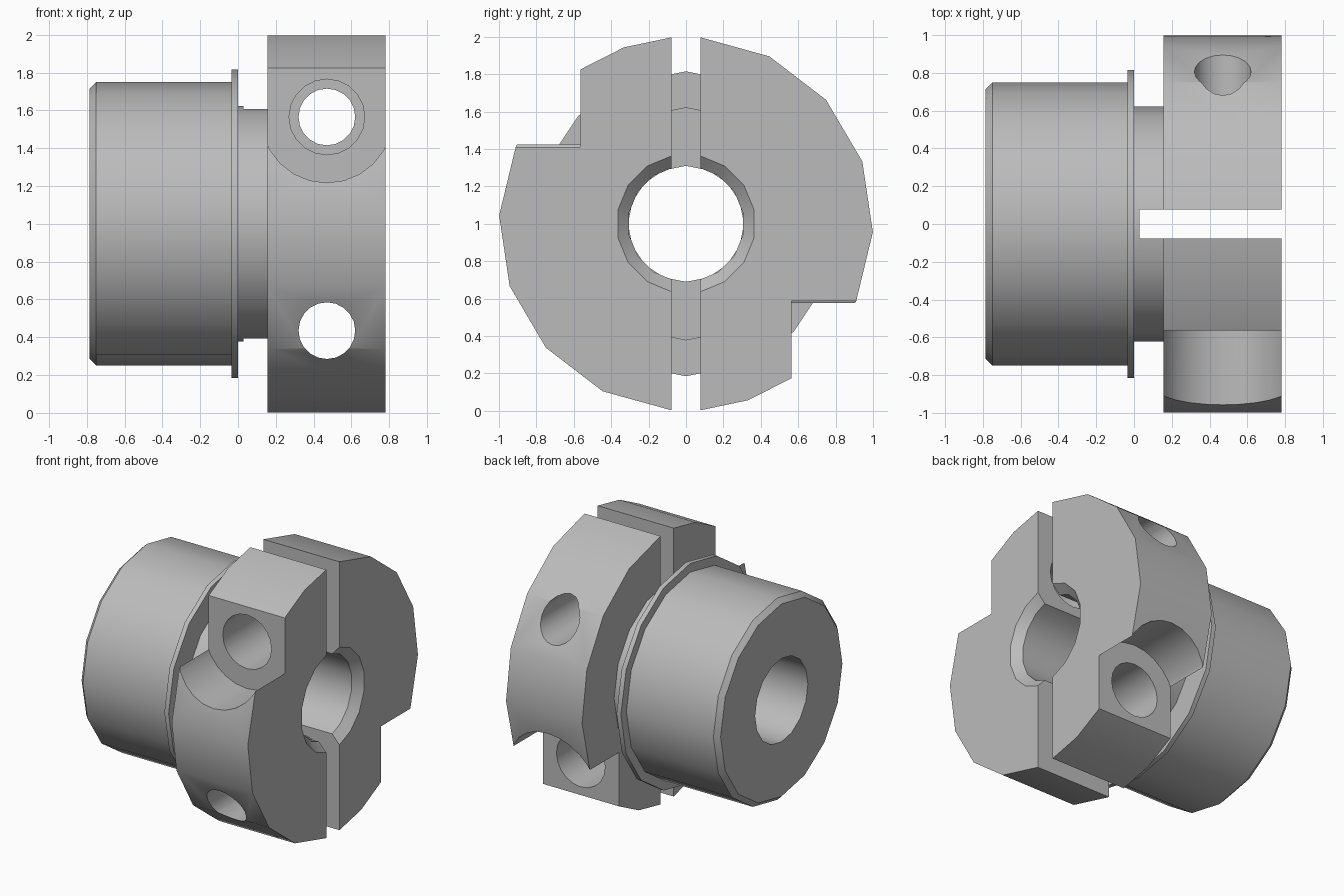
import bpy, bmesh, math
from math import sin, cos, radians, pi
from mathutils import Matrix

cube = bpy.data.objects.get("Cube")
if cube:
    bpy.data.objects.remove(cube, do_unlink=True)

metal = bpy.data.materials.new("grey_metal")
metal.use_nodes = True
GREY = (0.5, 0.5, 0.5, 1)
metal.diffuse_color = GREY
metal.node_tree.nodes["Principled BSDF"].inputs["Base Color"].default_value = GREY

X0, X1 = 0.155, 0.78        # clamp thickness
BOLT_X, BOLT_Z = 0.47, 0.435
SLIT, SEAT = 0.077, 0.565   # half slit width, screw seat distance


def finish(name, bm):
    bmesh.ops.recalc_face_normals(bm, faces=bm.faces)
    mesh = bpy.data.meshes.new(name)
    bm.to_mesh(mesh)
    bm.free()
    mesh.materials.append(metal)
    obj = bpy.data.objects.new(name, mesh)
    bpy.context.collection.objects.link(obj)
    return obj


def loft(name, rings, loop=False):
    """Skin equal-length rings of points; cap the ends unless looped."""
    bm = bmesh.new()
    rows = [[bm.verts.new(p) for p in ring] for ring in rings]
    n = len(rows[0])
    pairs = list(zip(rows, rows[1:])) + ([(rows[-1], rows[0])] if loop else [])
    for a, b in pairs:
        for i in range(n):
            j = (i + 1) % n
            bm.faces.new((a[i], a[j], b[j], b[i]))
    if not loop:
        bm.faces.new(rows[0])
        bm.faces.new(rows[-1])
    return finish(name, bm)


def lathe(name, profile, loop, turn=0, n=16):
    """Spin (x, radius) points round the shaft axis."""
    angles = [2 * pi * (i + turn) / n for i in range(n)]
    return loft(name, [[(x, r * sin(a), 1 + r * cos(a)) for a in angles]
                       for x, r in profile], loop)


def prism_y(name, outline, y0, y1):
    return loft(name, [[(x, y, z) for x, z in outline] for y in (y0, y1)])


def bolt_hole(z, r, n=20):
    ring = [(BOLT_X + r * cos(2 * pi * i / n), z + r * sin(2 * pi * i / n)) for i in range(n)]
    return prism_y("bolt_cutter", ring, -0.1, 1.3)


def cut(obj, cutters):
    for c in cutters:
        c.hide_render = True
        mod = obj.modifiers.new("cut", 'BOOLEAN')
        mod.operation, mod.solver, mod.object = 'DIFFERENCE', 'EXACT', c
    graph = bpy.context.evaluated_depsgraph_get()
    mesh = bpy.data.meshes.new_from_object(obj.evaluated_get(graph))
    obj.modifiers.clear()
    obj.data = mesh
    for c in cutters:
        bpy.data.objects.remove(c, do_unlink=True)


# Hub with end chamfer, flange, neck and bore
hub = lathe("hub", [(-0.785, 0.31), (-0.785, 0.715), (-0.75, 0.75), (-0.035, 0.75),
                    (-0.035, 0.815), (0, 0.815), (0, 0.623), (X0, 0.623), (X0, 0.31)], True)
slot = prism_y("slot_cutter", [(0.028, -0.2), (0.5, -0.2), (0.5, 2.2), (0.028, 2.2)], -SLIT, SLIT)
cut(hub, [slot])

# Clamp half: arc segment closed by the slit wall
first = math.degrees(math.asin(SLIT))
seat_angle = 180 - math.degrees(math.asin(SEAT))
angles = [first + 22.04 * i for i in range(6)]
angles += [seat_angle, (seat_angle + 180 - first) / 2, 180 - first]
arc = [(sin(radians(a)), 1 + cos(radians(a))) for a in angles]
half = loft("clamp_half_left", [[(x, y, z) for y, z in arc] for x in (X0, X1)])

# Screw seat: arched pocket open towards the outside
R = 0.348
arch = [(BOLT_X + R * cos(pi * i / 12), BOLT_Z + R * sin(pi * i / 12)) for i in range(13)]
arch += [(BOLT_X - R, -0.3), (BOLT_X + R, -0.3)]
cut(half, [
    lathe("bore_cutter", [(0, 0.31), (0.72, 0.31), (X1, 0.372), (0.82, 0.413)], False, 0.5),
    prism_y("seat_cutter", arch, SEAT, 1.3),
    bolt_hole(BOLT_Z, 0.2),
    bolt_hole(2 - BOLT_Z, 0.15),
])

# Opposite half is the same part turned half a revolution about the shaft
other = half.copy()
other.data = half.data.copy()
other.name = "clamp_half_right"
bpy.context.collection.objects.link(other)
other.data.transform(Matrix.Translation((0, 0, 2)) @ Matrix.Rotation(pi, 4, 'X'))

# Smooth round walls, keep machined edges crisp
bpy.ops.object.select_all(action='DESELECT')
for obj in (hub, half, other):
    obj.select_set(True)
    bpy.context.view_layer.objects.active = obj
bpy.ops.object.shade_smooth_by_angle(angle=radians(30))
